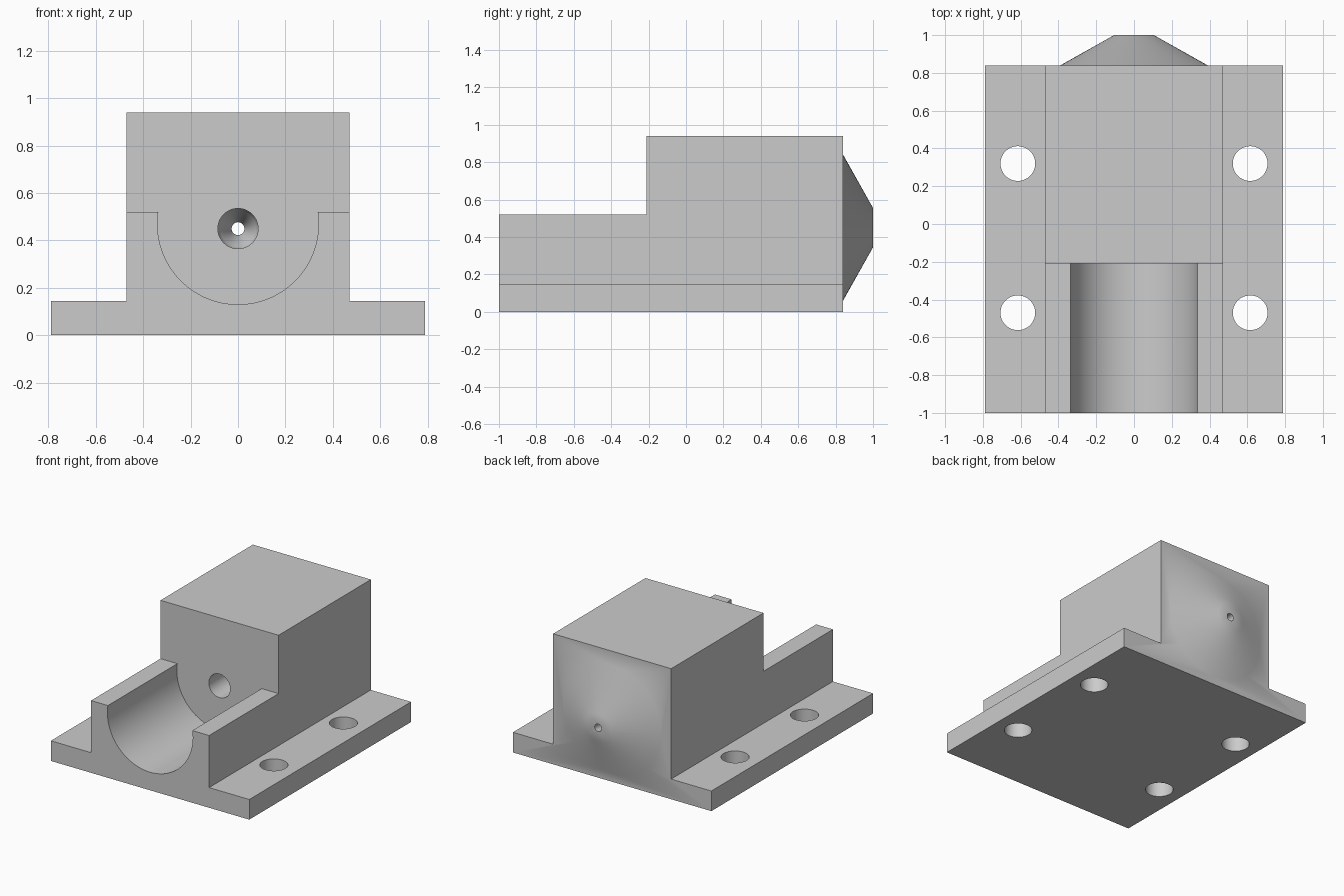
import bpy, bmesh, math
from mathutils import Vector

if "Cube" in bpy.data.objects:
    bpy.data.objects.remove(bpy.data.objects["Cube"], do_unlink=True)

AXIS_Z = 0.45        # height of the bore and nozzle axis
FRONT, BACK, STEP = -1.0, 0.84, -0.21

grey = bpy.data.materials.new("light grey")
grey.use_nodes = True
grey.diffuse_color = (0.6, 0.6, 0.6, 1)
grey.node_tree.nodes["Principled BSDF"].inputs["Base Color"].default_value = (0.6, 0.6, 0.6, 1)


def make_object(name, bm):
    bmesh.ops.recalc_face_normals(bm, faces=bm.faces)
    mesh = bpy.data.meshes.new(name)
    bm.to_mesh(mesh)
    bm.free()
    mesh.materials.append(grey)
    obj = bpy.data.objects.new(name, mesh)
    bpy.context.collection.objects.link(obj)
    return obj


def extrude_profile(name, points, start, end, axis="y"):
    """Prism from (x, z) points along y, or (x, y) points along z."""
    bm = bmesh.new()
    place = (lambda a, b: (a, start, b)) if axis == "y" else (lambda a, b: (a, b, start))
    face = bm.faces.new([bm.verts.new(place(a, b)) for a, b in points])
    result = bmesh.ops.extrude_face_region(bm, geom=[face])
    move = Vector((0, end - start, 0)) if axis == "y" else Vector((0, 0, end - start))
    verts = [v for v in result["geom"] if isinstance(v, bmesh.types.BMVert)]
    bmesh.ops.translate(bm, verts=verts, vec=move)
    return make_object(name, bm)


def turn_profile(name, profile, steps=64):
    """Solid of revolution about the bore axis from (radius, y) points."""
    bm = bmesh.new()
    rings = []
    for radius, y in profile:
        angles = [math.tau * i / steps for i in range(steps)]
        rings.append([bm.verts.new((radius * math.cos(a), y, AXIS_Z + radius * math.sin(a)))
                      for a in angles])
    for low, high in zip(rings, rings[1:]):
        for i in range(steps):
            j = (i + 1) % steps
            bm.faces.new((low[i], low[j], high[j], high[i]))
    bm.faces.new(rings[0])
    bm.faces.new(rings[-1])
    return make_object(name, bm)


def combine(target, tool, operation):
    mod = target.modifiers.new(tool.name, "BOOLEAN")
    mod.operation, mod.object, mod.solver = operation, tool, "EXACT"
    bpy.context.view_layer.objects.active = target
    bpy.ops.object.modifier_apply(modifier=mod.name)
    bpy.data.objects.remove(tool, do_unlink=True)


# Mounting flange and block in one cross-section
half = [(0.79, 0), (0.79, 0.145), (0.47, 0.145), (0.47, 0.94)]
body = extrude_profile("mounting_block", half + [(-x, z) for x, z in reversed(half)], FRONT, BACK)

# Conical nozzle on the back
combine(body, turn_profile("nozzle", [(0.39, 0.6), (0.39, BACK), (0.105, 1.0)]), "UNION")

# Open cradle: lowered front with a round trough
radius, centre, ledge = 0.34, 0.47, 0.52
rise = math.asin((ledge - centre) / radius)
arc = []
for i in range(65):
    a = math.pi - rise + (math.pi + 2 * rise) * i / 64
    arc.append((radius * math.cos(a), centre + radius * math.sin(a)))
cradle = arc + [(0.6, ledge), (0.6, 1.1), (-0.6, 1.1), (-0.6, ledge)]
combine(body, extrude_profile("cradle_cutter", cradle, FRONT - 0.1, STEP), "DIFFERENCE")

# Bore narrowing to a small outlet
bore = [(0.085, STEP - 0.1), (0.085, 0.8), (0.075, 0.82), (0.027, 0.92), (0.027, 1.1)]
combine(body, turn_profile("bore_cutter", bore, 48), "DIFFERENCE")

# Four bolt holes
for x in (-0.615, 0.615):
    for y in (-0.47, 0.32):
        circle = [(x + 0.092 * math.cos(math.tau * i / 48), y + 0.092 * math.sin(math.tau * i / 48))
                  for i in range(48)]
        combine(body, extrude_profile("bolt_cutter", circle, -0.1, 0.3, "z"), "DIFFERENCE")

# Smooth shading with sharp edges kept
bpy.ops.object.select_all(action="DESELECT")
body.select_set(True)
bpy.context.view_layer.objects.active = body
bpy.ops.object.shade_smooth_by_angle(angle=math.radians(30))
